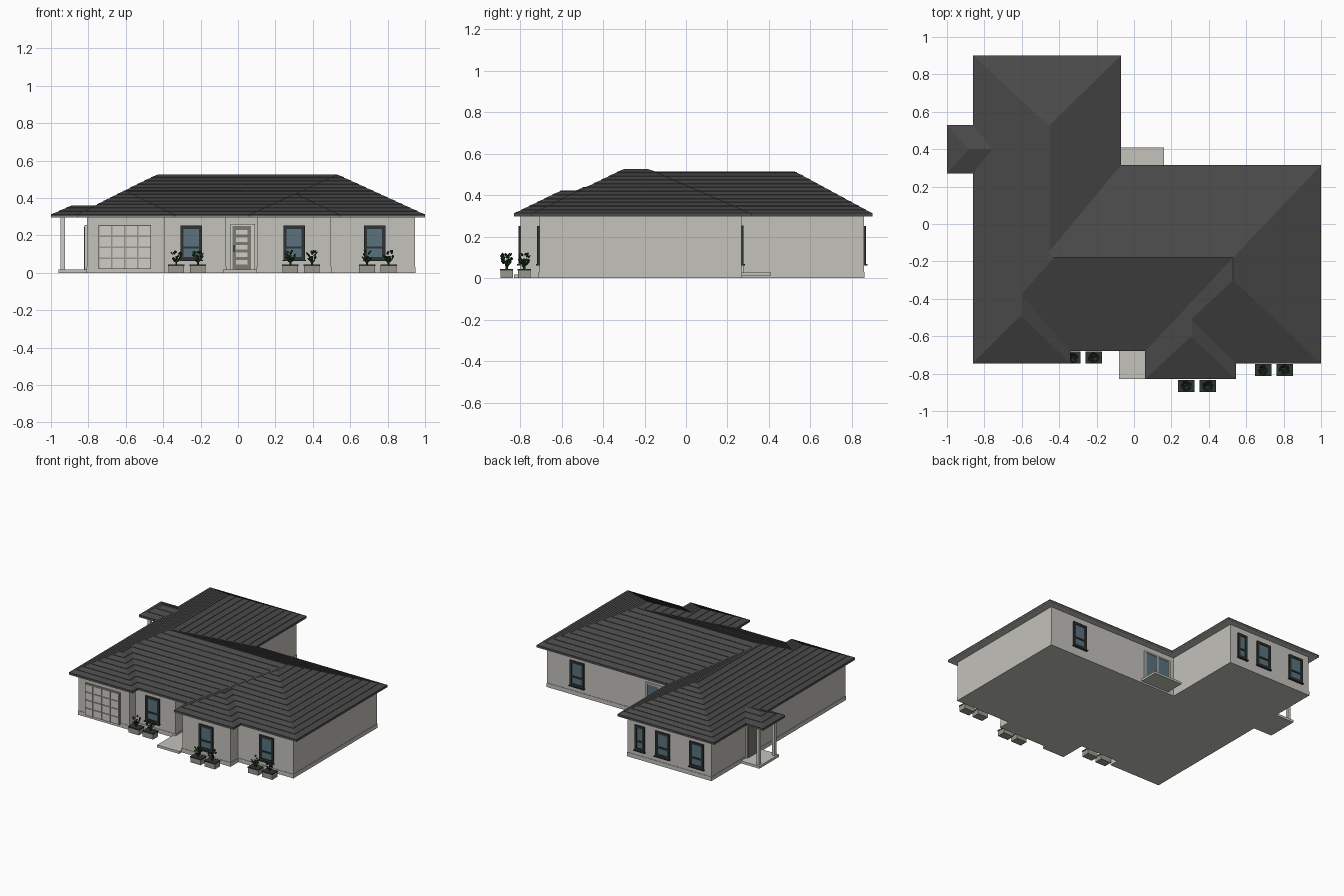
import bpy, bmesh, math, random
from mathutils import Vector, Matrix

if "Cube" in bpy.data.objects:
    bpy.data.objects.remove(bpy.data.objects["Cube"])
random.seed(4)


def material(name, r, g, b):
    m = bpy.data.materials.new(name)
    m.use_nodes = True
    m.diffuse_color = (r, g, b, 1)
    m.node_tree.nodes["Principled BSDF"].inputs["Base Color"].default_value = (r, g, b, 1)
    return m


WALL = material("plaster", .55, .54, .50)
ROOF = material("roof tile", .066, .066, .066)
FRAME = material("dark frame", .03, .034, .034)
GLASS = material("window glass", .10, .17, .21)
DOOR = material("door grey", .20, .20, .16)
TRIM = material("pale trim", .62, .61, .57)
STONE = material("planter stone", .32, .31, .27)
LEAF = material("leaf green", .02, .055, .015)


def finish(name, bm, mat):
    bmesh.ops.recalc_face_normals(bm, faces=bm.faces)
    mesh = bpy.data.meshes.new(name)
    bm.to_mesh(mesh)
    bm.free()
    mesh.materials.append(mat)
    ob = bpy.data.objects.new(name, mesh)
    bpy.context.collection.objects.link(ob)
    return ob


def boxes(name, mat, *spans):
    """One object made of boxes given as x, y and z ranges."""
    bm = bmesh.new()
    for x0, x1, y0, y1, z0, z1 in spans:
        m = Matrix.Translation(((x0 + x1) / 2, (y0 + y1) / 2, (z0 + z1) / 2))
        m = m @ Matrix.Diagonal((abs(x1 - x0), abs(y1 - y0), abs(z1 - z0), 1))
        bmesh.ops.create_cube(bm, size=1, matrix=m)
    return finish(name, bm, mat)


def raise_faces(bm, face, height):
    out = bmesh.ops.extrude_face_region(bm, geom=[face])["geom"]
    bmesh.ops.translate(bm, vec=(0, 0, height), verts=[v for v in out if isinstance(v, bmesh.types.BMVert)])
    return next(f for f in out if isinstance(f, bmesh.types.BMFace))


def slab(name, mat, outline, z0, z1):
    bm = bmesh.new()
    raise_faces(bm, bm.faces.new([bm.verts.new((x, y, z0)) for x, y in outline]), z1 - z0)
    return finish(name, bm, mat)


EAVE, COURSE, LIP = .31, .018, .003


def tiled_roof(name, faces):
    """Slopes cut into level courses, each with a small raised lower edge."""
    src, out = bmesh.new(), bmesh.new()
    for pts in faces:
        src.faces.new([src.verts.new(p) for p in pts])
    for k in range(1, 13):
        bmesh.ops.bisect_plane(src, geom=src.verts[:] + src.edges[:] + src.faces[:],
                               plane_co=(0, 0, EAVE + k * COURSE), plane_no=(0, 0, 1))
    src.normal_update()
    for f in src.faces:
        k = math.floor((f.calc_center_median().z - EAVE) / COURSE)
        base = EAVE + k * COURSE
        low = [abs(v.co.z - base) < 1e-4 for v in f.verts]
        pts = [v.co + Vector((0, 0, LIP if l else 0)) for v, l in zip(f.verts, low)]
        ring = [out.verts.new(p) for p in pts]
        if f.normal.z < 0:
            ring.reverse()
            low.reverse()
        out.faces.new(ring)
        for i in range(len(ring)):
            j = (i + 1) % len(ring)
            if low[i] and low[j]:
                a, b = [out.verts.new((ring[n].co.x, ring[n].co.y, base)) for n in (i, j)]
                out.faces.new((ring[j], ring[i], a, b))
    src.free()
    bmesh.ops.remove_doubles(out, verts=out.verts, dist=1e-5)
    return finish(name, out, ROOF)


# Walls with a slightly wider plinth
footprint = [(-.81, -.71), (-.39, -.71), (-.39, -.64), (-.06, -.64), (-.06, -.52), (.10, -.52), (.10, -.80),
             (.50, -.80), (.50, -.71), (.95, -.71), (.95, .27), (-.12, .27), (-.12, .86), (-.81, .86)]
bm = bmesh.new()
top = raise_faces(bm, bm.faces.new([bm.verts.new((x, y, 0)) for x, y in footprint]), .03)
bm.normal_update()
bmesh.ops.inset_region(bm, faces=[top], thickness=.003, use_even_offset=True)
raise_faces(bm, top, .27)
finish("walls", bm, WALL)

# Main roof: eave corners, then ridge points
e = [(-.86, -.745), (-.34, -.745), (-.34, -.68), (.06, -.68), (.06, -.83), (.545, -.83),
     (.545, -.745), (1, -.745), (1, .315), (-.07, .315), (-.07, .90), (-.86, .90)]
slab("soffit", WALL, e, .296, .30)
slab("fascia", ROOF, e, .30, EAVE)
E = [(x, y, EAVE) for x, y in e]
garage_a, garage_b = (-.605, -.49, .44), (-.605, -.38, .44)
main_w, main_e, east_s = (-.43, -.18, .525), (.53, -.18, .525), (.53, -.30, .525)
west_s, west_n = (-.455, -.15, .513), (-.455, .525, .513)
bay_a, bay_b = (.305, -.60, .422), (.305, -.51, .422)
tiled_roof("main_roof", [
    (E[0], garage_a, garage_b, main_w, west_s, west_n, E[11]),
    (E[0], E[1], garage_a), (E[1], E[2], garage_b, garage_a),
    (E[2], E[3], main_e, main_w, garage_b),
    (E[3], E[4], bay_a, bay_b, east_s, main_e),
    (E[4], E[5], bay_a), (E[5], E[6], bay_b, bay_a),
    (E[6], E[7], east_s, bay_b), (E[7], E[8], main_e, east_s),
    (E[8], E[9], west_s, main_w, main_e),
    (E[9], E[10], west_n, west_s), (E[10], E[11], west_n)])

# Side porch: roof, posts, floor and door
p = [(-1, .27), (-.86, .27), (-.86, .53), (-1, .53)]
slab("porch_soffit", WALL, p, .296, .30)
slab("porch_fascia", ROOF, p, .30, EAVE)
P = [(x, y, EAVE) for x, y in p]
ridge_a, ridge_b = (-.885, .40, .361), (-.76, .40, .361)
tiled_roof("porch_roof", [(P[0], P[1], ridge_b, ridge_a), (P[2], P[3], ridge_a, ridge_b), (P[3], P[0], ridge_a)])
boxes("porch_posts", TRIM, *[(-.948, -.926, y - .011, y + .011, .015, .297) for y in (.31, .49)])
boxes("porch_floor", WALL, (-.96, -.80, .285, .515, 0, .018))
boxes("side_door_frame", TRIM, (-.82, -.80, .34, .46, .018, .255))
boxes("side_door", DOOR, (-.824, -.80, .35, .45, .018, .245))

# Front step and back terrace
boxes("front_step", WALL, (-.08, .10, -.83, -.51, 0, .018))
boxes("back_terrace", WALL, (-.07, .16, .26, .41, .012, .028))


def window(name, x, wall, side, width=.115, z0=.068, z1=.252):
    """Framed two-pane window; side is the outward y direction."""
    h, t, mid = width / 2, .017, z0 + .068
    a, b = wall - side * .01, wall + side * .008
    boxes(name + "_frame", FRAME, (x - h, x - h + t, a, b, z0, z1), (x + h - t, x + h, a, b, z0, z1),
          (x - h, x + h, a, b, z0, z0 + t), (x - h, x + h, a, b, z1 - t, z1),
          (x - h, x + h, a, b, mid - .006, mid + .006))
    boxes(name + "_glass", GLASS, (x - h + .005, x + h - .005, a, wall + side * .002, z0 + .005, z1 - .005))
    boxes(name + "_sill", FRAME, (x - h - .005, x + h + .005, a, wall + side * .014, z0 - .006, z0))


window("entry_window", -.25, -.64, -1)
window("bay_window", .30, -.80, -1)
window("east_window", .73, -.71, -1)
window("rear_east_window", .70, .27, 1)
window("rear_narrow_window", -.225, .86, 1, .08)
window("rear_middle_window", -.41, .86, 1)
window("rear_west_window", -.69, .86, 1)

# Sliding glass door onto the terrace
boxes("sliding_door_glass", GLASS, (-.08, .13, .26, .273, .03, .25))
boxes("sliding_door_frame", TRIM, *[(x - .006, x + .006, .26, .278, .028, .255) for x in (-.08, .025, .13)],
      (-.08, .13, .26, .278, .245, .255), (-.08, .13, .26, .278, .028, .038))

# Garage door with a grid of raised panels
boxes("garage_door", STONE, (-.745, -.465, -.72, -.70, .02, .255))
cw, rh = .07, .0588
boxes("garage_panels", TRIM, *[(-.745 + c * cw + .004, -.745 + (c + 1) * cw - .004, -.726, -.715,
                                .02 + r * rh + .004, .02 + (r + 1) * rh - .004)
                               for c in range(4) for r in range(4)])

# Front door with five glazed strips
boxes("front_door_frame", TRIM, (-.04, .09, -.53, -.51, .018, .26))
boxes("front_door", DOOR, (-.03, .07, -.536, -.51, .018, .25))
boxes("front_door_strips", TRIM, *[(-.012, .052, -.54, -.53, .045 + i * .04, .069 + i * .04) for i in range(5)])
boxes("front_door_handle", FRAME, (-.025, -.019, -.545, -.53, .11, .15))

# Planters with shrubs
spots = [(-.33, -.715), (-.215, -.715), (.28, -.865), (.395, -.865), (.69, -.78), (.805, -.78)]
boxes("planter_boxes", STONE, *[(x - .042, x + .042, y - .03, y + .03, 0, .036) for x, y in spots])
boxes("planter_soil", FRAME, *[(x - .044, x + .044, y - .032, y + .032, .036, .044) for x, y in spots])
bm = bmesh.new()
for x, y in spots:
    bmesh.ops.create_cone(bm, segments=6, radius1=.006, radius2=.006, depth=.05, cap_ends=True,
                          matrix=Matrix.Translation((x, y, .065)))
    for i in range(22):
        h = random.random()
        ang, reach = i * 2.4, (.008 + .018 * math.sin(h * math.pi * .8))
        spot = Vector((x + reach * math.cos(ang), y + reach * math.sin(ang), .06 + .056 * h))
        turn = Matrix.Rotation(ang, 4, 'Z') @ Matrix.Rotation(.7, 4, 'Y')
        bmesh.ops.create_icosphere(bm, subdivisions=1, radius=.009,
                                   matrix=Matrix.Translation(spot) @ turn @ Matrix.Diagonal((.45, .8, 1.1, 1)))
finish("shrubs", bm, LEAF)
